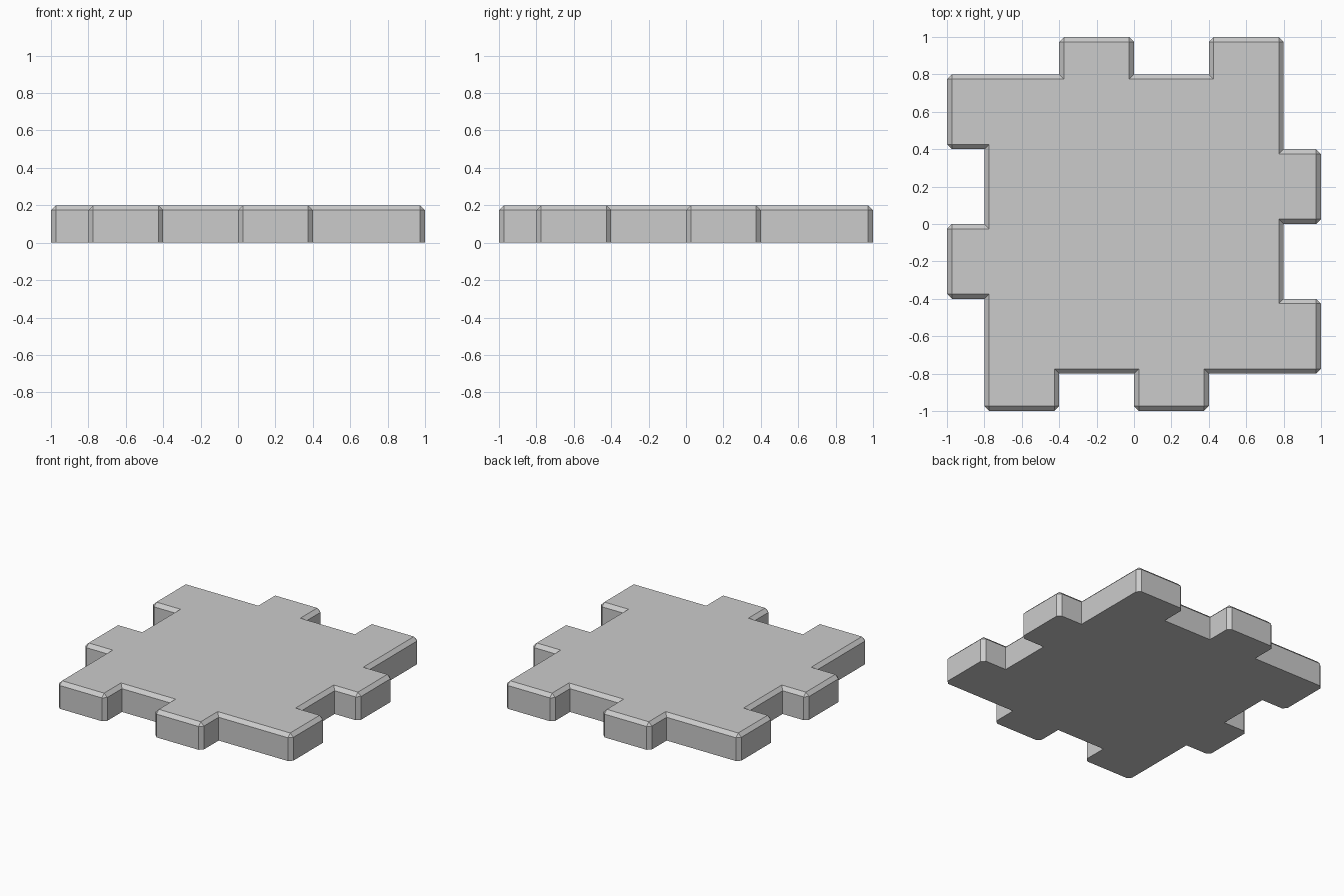
import bpy, bmesh

if "Cube" in bpy.data.objects:
    bpy.data.objects.remove(bpy.data.objects["Cube"])

# One quarter of the outline, repeated by 90 degree turns
quarter = [(-1, 0.8), (-0.4, 0.8), (-0.4, 1), (0, 1), (0, 0.8), (0.4, 0.8), (0.4, 1)]
outline = []
for _ in range(4):
    outline += quarter
    quarter = [(y, -x) for x, y in quarter]
outline.reverse()

# Slab extruded from the outline
height, chamfer = 0.2, 0.026
bm = bmesh.new()
base = bm.faces.new([bm.verts.new((x, y, 0)) for x, y in outline])
ext = bmesh.ops.extrude_face_region(bm, geom=[base], use_keep_orig=True)
top_verts = [g for g in ext["geom"] if isinstance(g, bmesh.types.BMVert)]
bmesh.ops.translate(bm, verts=top_verts, vec=(0, 0, height))
bmesh.ops.recalc_face_normals(bm, faces=bm.faces[:])

# Chamfer the top rim and the outer vertical corners
def wants_chamfer(e):
    z0, z1 = (v.co.z for v in e.verts)
    return max(z0, z1) > 0 and (z0 == z1 or e.is_convex)

bmesh.ops.bevel(bm, geom=[e for e in bm.edges if wants_chamfer(e)],
                offset=chamfer, offset_type='OFFSET', segments=1,
                profile=0.5, affect='EDGES')

mesh = bpy.data.meshes.new("interlocking_tile")
bm.to_mesh(mesh)
bm.free()
tile = bpy.data.objects.new("interlocking_tile", mesh)
bpy.context.collection.objects.link(tile)
